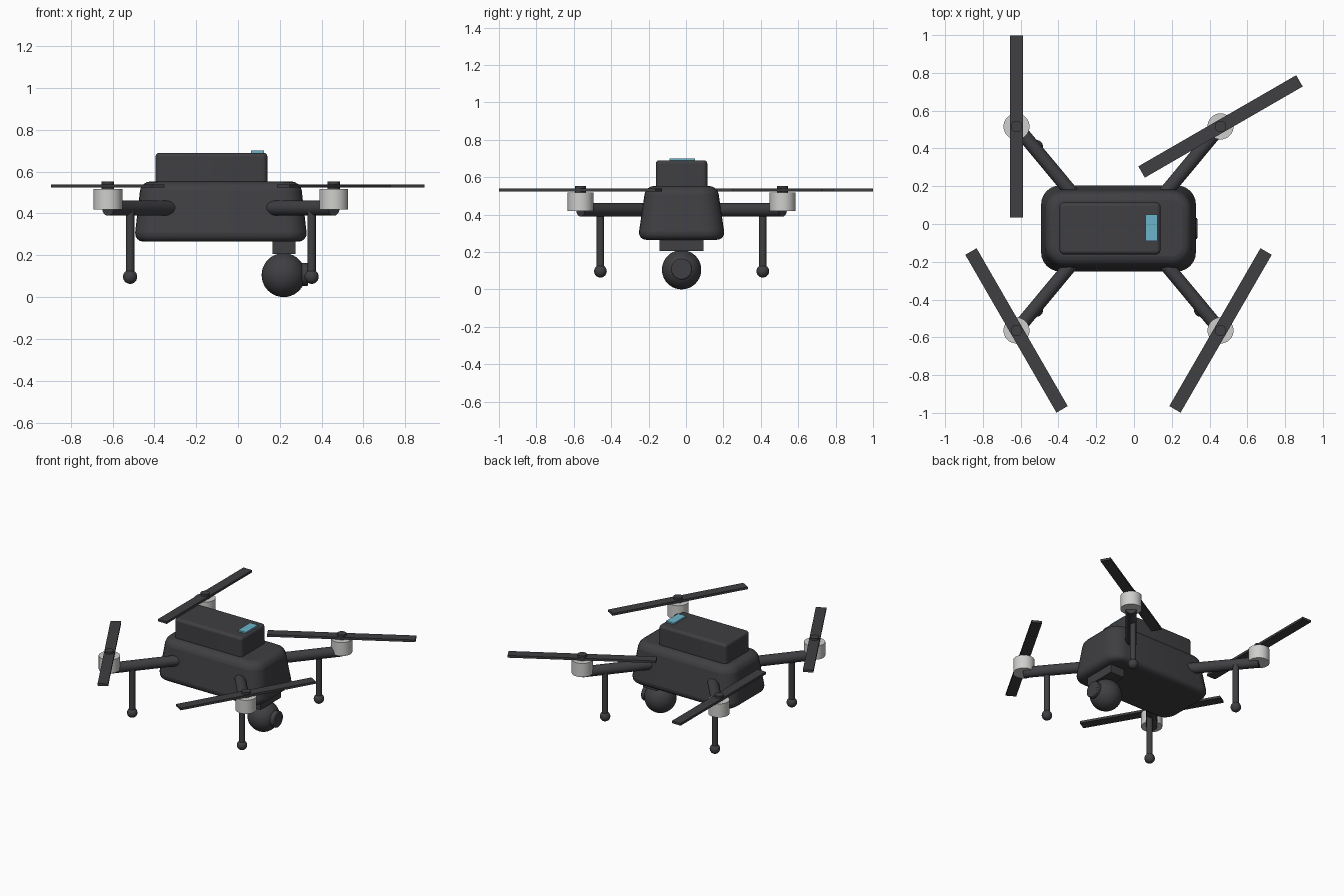
import bpy, bmesh, math
from mathutils import Vector

cube = bpy.data.objects.get("Cube")
if cube:
    bpy.data.objects.remove(cube, do_unlink=True)


def make_material(name, rgb):
    mat = bpy.data.materials.new(name)
    mat.use_nodes = True
    mat.diffuse_color = (*rgb, 1)
    mat.node_tree.nodes["Principled BSDF"].inputs["Base Color"].default_value = (*rgb, 1)
    return mat


DARK = make_material("charcoal", (0.05, 0.05, 0.056))
SILVER = make_material("light grey", (0.62, 0.62, 0.61))
BLUE = make_material("sky blue", (0.15, 0.46, 0.6))

CX, CY = -0.082, -0.0235      # centre of the airframe
MOTOR = 0.54                  # motor offset from that centre
LEG = 0.434                   # leg offset from that centre


def finish(name, bm, mat, loc=(0, 0, 0), bevel=0, segments=4):
    bmesh.ops.recalc_face_normals(bm, faces=bm.faces)
    mesh = bpy.data.meshes.new(name)
    bm.to_mesh(mesh)
    bm.free()
    mesh.materials.append(mat)
    obj = bpy.data.objects.new(name, mesh)
    obj.location = loc
    bpy.context.collection.objects.link(obj)
    if bevel:
        mod = obj.modifiers.new("Rounded edges", "BEVEL")
        mod.width, mod.segments = bevel, segments
        mod.limit_method, mod.angle_limit = "ANGLE", math.radians(40)
    bpy.ops.object.select_all(action="DESELECT")
    bpy.context.view_layer.objects.active = obj
    obj.select_set(True)
    bpy.ops.object.shade_smooth_by_angle(angle=math.radians(35))
    return obj


def box(name, mat, centre, size, taper=(1, 1), corner=0, bevel=0, turn=0):
    """Box with optional tapered top, rounded upright corners and rounded rims."""
    bm = bmesh.new()
    bmesh.ops.create_cube(bm, size=1)
    bmesh.ops.scale(bm, vec=size, verts=bm.verts)
    top = [v for v in bm.verts if v.co.z > 0]
    bmesh.ops.scale(bm, vec=(*taper, 1), verts=top)
    if corner:
        upright = [e for e in bm.edges if e.verts[0].co.z * e.verts[1].co.z < 0]
        bmesh.ops.bevel(bm, geom=upright, offset=corner, segments=6,
                        profile=0.5, affect="EDGES")
    obj = finish(name, bm, mat, centre, bevel)
    obj.rotation_euler.z = turn
    return obj


def rod(name, mat, start, end, radius, sides=32, bevel=0):
    """Cylinder between two points."""
    start, end = Vector(start), Vector(end)
    axis = end - start
    bm = bmesh.new()
    bmesh.ops.create_cone(bm, cap_ends=True, segments=sides, radius1=radius,
                          radius2=radius, depth=axis.length)
    obj = finish(name, bm, mat, (start + end) / 2, bevel, 2)
    obj.rotation_euler = axis.to_track_quat("Z", "Y").to_euler()
    return obj


def ball(name, mat, centre, radius, sides=32):
    bm = bmesh.new()
    bmesh.ops.create_uvsphere(bm, u_segments=sides, v_segments=sides // 2, radius=radius)
    return finish(name, bm, mat, centre)


# Fuselage, battery and status light
box("body", DARK, (CX, CY, 0.409), (0.83, 0.468, 0.288),
    taper=(0.92, 0.82), corner=0.1, bevel=0.045)
box("battery", DARK, (-0.127, CY, 0.61), (0.535, 0.275, 0.16), corner=0.025, bevel=0.018)
box("status_light", BLUE, (0.093, -0.02, 0.692), (0.062, 0.138, 0.016))

# Camera slung under the nose
box("gimbal_mount", DARK, (0.22, CY, 0.245), (0.11, 0.235, 0.08))
ball("camera_ball", DARK, (0.218, CY, 0.105), 0.105, 40)
rod("camera_lens", DARK, (0.24, CY, 0.108), (0.335, CY, 0.108), 0.056, bevel=0.006)

# Four arms, each with a motor, a two-blade propeller and a leg
corners = [("front_left", 1, -1, 60), ("front_right", -1, -1, 120),
           ("back_left", 1, 1, 30), ("back_right", -1, 1, 90)]
for side, sx, sy, angle in corners:
    mx, my = CX + sx * MOTOR, CY + sy * MOTOR
    lx, ly = CX + sx * LEG, CY + sy * LEG
    rod(side + "_arm", DARK, (CX + sx * 0.22, CY + sy * 0.155, 0.425), (mx, my, 0.425), 0.036)
    rod(side + "_motor", SILVER, (mx, my, 0.42), (mx, my, 0.517), 0.069)
    rod(side + "_hub", DARK, (mx, my, 0.517), (mx, my, 0.553), 0.03, 24)
    box(side + "_propeller", DARK, (mx, my, 0.531), (0.965, 0.069, 0.016),
        turn=math.radians(angle))
    rod(side + "_leg", DARK, (lx, ly, 0.097), (lx, ly, 0.425), 0.02, 20)
    ball(side + "_foot", DARK, (lx, ly, 0.097), 0.034, 24)
